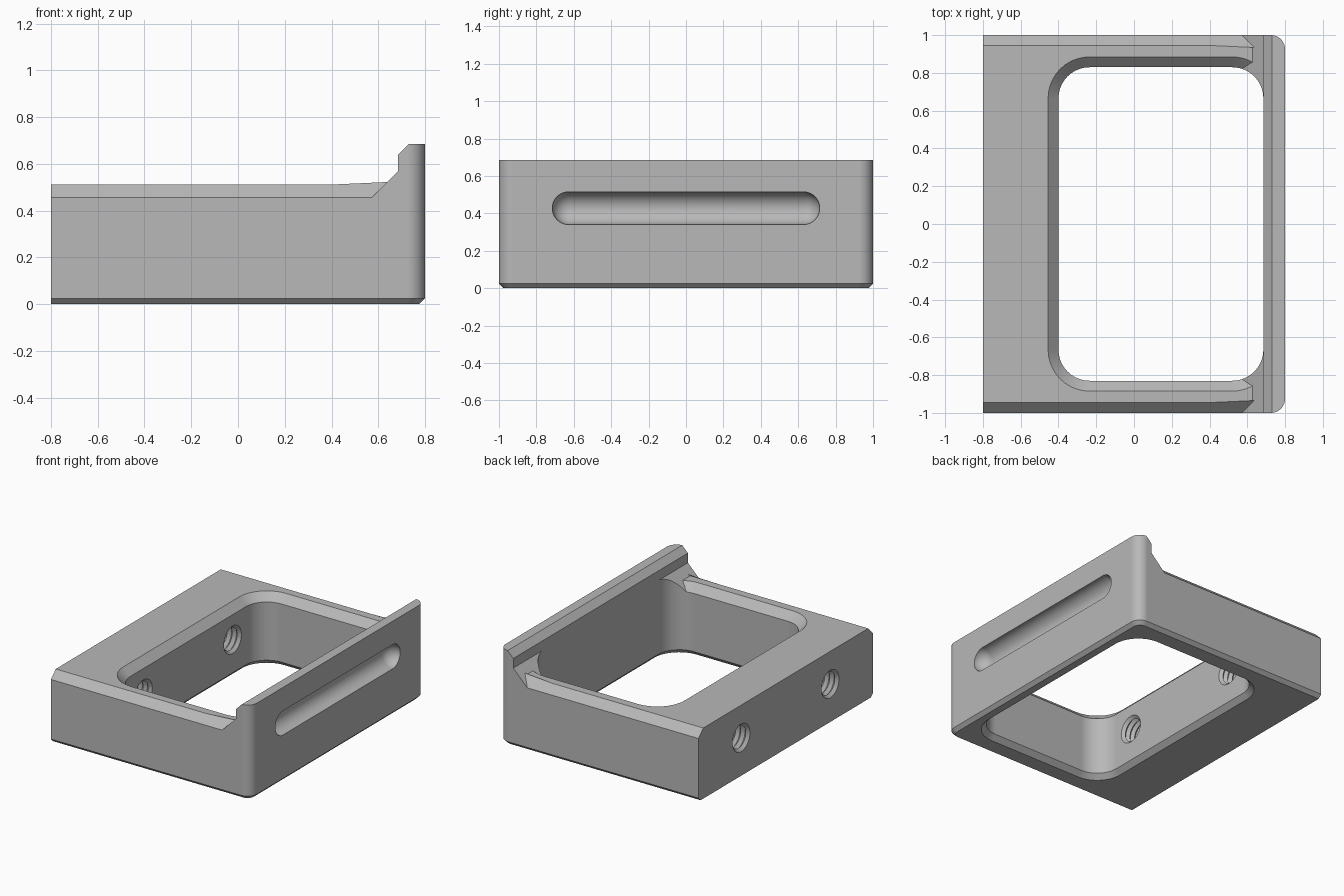
import bpy, bmesh, math
from mathutils import Vector

cube = bpy.data.objects.get("Cube")
if cube:
    bpy.data.objects.remove(cube, do_unlink=True)

# Material
metal = bpy.data.materials.new("plain grey")
metal.use_nodes = True
GREY = (0.48, 0.48, 0.48, 1)
metal.diffuse_color = GREY
metal.node_tree.nodes["Principled BSDF"].inputs["Base Color"].default_value = GREY


def loft(name, rings, slope_clip=False):
    """Closed solid through rings of equal point count."""
    bm = bmesh.new()
    loops = [[bm.verts.new(p) for p in ring] for ring in rings]
    n = len(loops[0])
    for a, b in zip(loops, loops[1:]):
        for i in range(n):
            j = (i + 1) % n
            bm.faces.new((a[i], a[j], b[j], b[i]))
    bm.faces.new(loops[0])
    bm.faces.new(loops[-1])
    if slope_clip:  # keep only the part above the ramp below the wall
        cut = bmesh.ops.bisect_plane(
            bm, geom=bm.verts[:] + bm.edges[:] + bm.faces[:],
            plane_co=Vector((RAMP, 0, 0)), plane_no=Vector((1, 0, -1)), clear_outer=True)
        edges = [e for e in cut["geom_cut"] if isinstance(e, bmesh.types.BMEdge)]
        bmesh.ops.holes_fill(bm, edges=edges, sides=0)
    bmesh.ops.recalc_face_normals(bm, faces=bm.faces[:])
    mesh = bpy.data.meshes.new(name)
    bm.to_mesh(mesh)
    bm.free()
    obj = bpy.data.objects.new(name, mesh)
    bpy.context.collection.objects.link(obj)
    mesh.materials.append(metal)
    return obj


def rounded(x0, x1, y, z, r_left, r_right, steps=10):
    """Rectangle outline with separate corner radii at each end."""
    pts = []
    corners = ((x1, 1, r_right, 0), (x0, 1, r_left, 1), (x0, -1, r_left, 2), (x1, -1, r_right, 3))
    for cx, sy, r, quarter in corners:
        sx = 1 if cx == x1 else -1
        count = steps if r else 0
        for i in range(count + 1):
            a = math.pi / 2 * (quarter + (i / count if count else 0))
            pts.append((cx - sx * r + r * math.cos(a), sy * (y - r) + r * math.sin(a), z))
    return pts


def circle(axis, centre, along, r, n=40):
    """Ring around the x or y axis."""
    ring = []
    for i in range(n):
        a = math.tau * i / n
        u, w = r * math.cos(a), r * math.sin(a)
        offset = Vector((along, u, w)) if axis == "x" else Vector((u, along, w))
        ring.append(Vector(centre) + offset)
    return ring


def opening_ring(z, grow=0):
    return rounded(-0.40 - grow, 0.685 + grow, 0.83 + grow, z, 0.165 + grow, 0.165 + grow)


def carve(cutter):
    cutter.hide_render = True
    mod = body.modifiers.new("cut", "BOOLEAN")
    mod.operation, mod.solver, mod.object = "DIFFERENCE", "EXACT", cutter
    bpy.context.view_layer.objects.active = body
    bpy.ops.object.modifier_apply(modifier=mod.name)
    bpy.data.objects.remove(cutter, do_unlink=True)


RAMP, DECK, CH = 0.115, 0.512, 0.055
EDGE = DECK - CH

# Block with rounded wall corners and a bevelled underside
body = loft("bracket_body", [
    rounded(-0.8, 0.775, 0.975, 0, 0, 0.05),
    rounded(-0.8, 0.8, 1, 0.025, 0, 0.075),
    rounded(-0.8, 0.8, 1, 0.685, 0, 0.075)])

# Space above the deck, ramp and wall lip
lip = [(-1, DECK), (DECK + RAMP, DECK), (0.685, 0.57), (0.685, 0.64), (0.83, 0.785), (-1, 0.785)]
carve(loft("deck_space", [[(x, y, z) for x, z in lip] for y in (-1.2, 1.2)]))

# Sloped outer edges of both rails, ending on the ramp
for s in (-1, 1):
    tri = [(1.03, EDGE - 0.03), (1 - CH - 0.02, DECK + 0.02), (1.03, DECK + 0.02)]
    carve(loft("rail_bevel", [[(x, s * y, z) for y, z in tri] for x in (-1, 0.9)], True))

# Central opening with bevels at the deck and underside
carve(loft("opening_top_bevel", [opening_ring(EDGE), opening_ring(DECK + 0.02, CH + 0.02)], True))
carve(loft("opening", [opening_ring(-0.1), opening_ring(0.8)]))
carve(loft("opening_lower_bevel", [opening_ring(-0.02, 0.055), opening_ring(0.035)]))

# Round-bottomed slot in the wall
R, HALF = 0.0875, 0.6275
arc = [math.pi / 2 * i / 10 for i in range(11)]
end = [(HALF + R * math.sin(a), max(R * math.cos(a), 0.002)) for a in arc]
profile = [(-y, r) for y, r in reversed(end)] + end
carve(loft("wall_slot", [circle("y", (0.8, 0, 0.4275), y, r) for y, r in profile]))

# Pair of threaded holes through the thick end
PITCH = 0.04
for y in (-0.51, 0.51):
    thread = [circle("x", (-0.9, y, 0.275), i * PITCH / 2, 0.1 if i % 2 else 0.08, 32)
              for i in range(30)]
    carve(loft("threaded_hole", thread))

# Smooth curved walls, crisp edges
bpy.ops.object.select_all(action="DESELECT")
body.select_set(True)
bpy.context.view_layer.objects.active = body
bpy.ops.object.shade_smooth_by_angle(angle=math.radians(28))
weighted = body.modifiers.new("even_normals", "WEIGHTED_NORMAL")
weighted.keep_sharp = True
